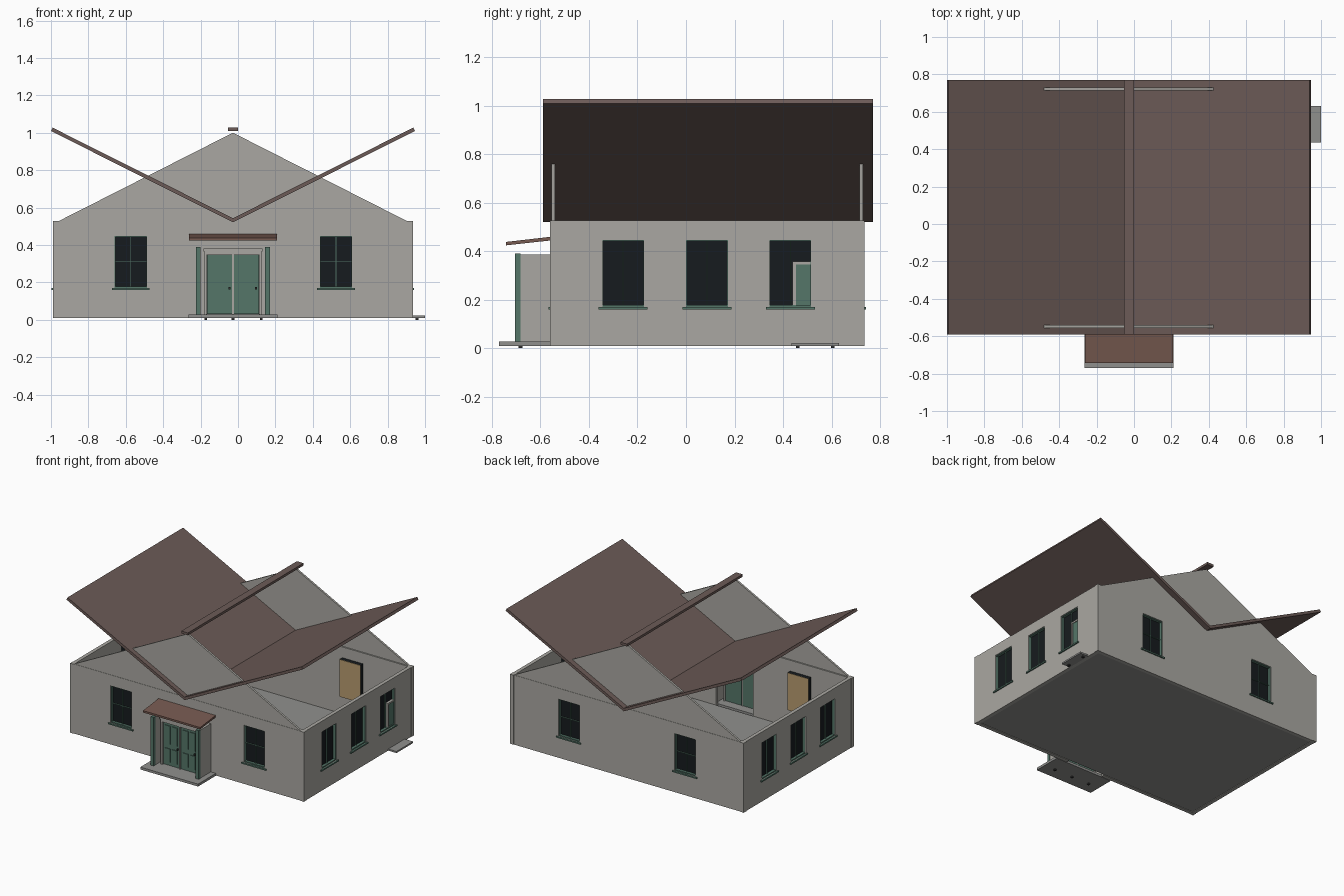
import bpy, bmesh
from mathutils import Vector

if "Cube" in bpy.data.objects:
    bpy.data.objects.remove(bpy.data.objects["Cube"])


def mat(name, r, g, b):
    m = bpy.data.materials.new(name)
    m.diffuse_color = (r, g, b, 1)
    m.use_nodes = True
    m.node_tree.nodes["Principled BSDF"].inputs["Base Color"].default_value = m.diffuse_color
    return m


WALL = mat("warm_grey", 0.40, 0.39, 0.36)
STONE = mat("stone_grey", 0.28, 0.28, 0.27)
ROOF = mat("roof_brown", 0.15, 0.105, 0.095)
CANOPY = mat("canopy_brown", 0.18, 0.10, 0.08)
GREEN = mat("painted_green", 0.09, 0.18, 0.14)
GLASS = mat("dark_glass", 0.008, 0.011, 0.013)
TAN = mat("tan_blind", 0.48, 0.33, 0.16)
DARK = mat("dark_metal", 0.03, 0.03, 0.03)


def finish(name, bm, material):
    bmesh.ops.recalc_face_normals(bm, faces=bm.faces)
    me = bpy.data.meshes.new(name)
    bm.to_mesh(me)
    bm.free()
    me.materials.append(material)
    ob = bpy.data.objects.new(name, me)
    bpy.context.collection.objects.link(ob)
    return ob


def boxes(name, material, *pairs):
    """One object made of boxes, each given by two opposite corners."""
    bm = bmesh.new()
    for a, b in pairs:
        a, b = Vector(a), Vector(b)
        vs = bmesh.ops.create_cube(bm, size=1)["verts"]
        for v in vs:
            v.co = [(a[i] + b[i]) / 2 + v.co[i] * abs(b[i] - a[i]) for i in range(3)]
    return finish(name, bm, material)


def prism(name, material, profile, lo, hi, axis="y"):
    """Extrude a closed profile along y (points x,z) or x (points y,z)."""
    bm = bmesh.new()
    put = (lambda p, t: (p[0], t, p[1])) if axis == "y" else (lambda p, t: (t, p[0], p[1]))
    ends = [[bm.verts.new(put(p, t)) for p in profile] for t in (lo, hi)]
    for e in ends:
        bm.faces.new(e)
    n = len(profile)
    for i in range(n):
        j = (i + 1) % n
        bm.faces.new((ends[0][i], ends[0][j], ends[1][j], ends[1][i]))
    return finish(name, bm, material)


X0, X1, Y0, Y1 = -0.99, 0.935, -0.56, 0.735
CX, Z0, Z1, T = -0.027, 0.01, 0.527, 0.03
WZ0, WZ1, HW = 0.17, 0.447, 0.086      # window sill, head, half width
DOOR = (-0.18, 0.126, Z0, 0.38)

# Each side maps (along, inward depth, height) to world space
SIDES = {
    "front": (lambda u, d, z: (u, Y0 + d, z), X0, X1, (-0.573, 0.524)),
    "back": (lambda u, d, z: (u, Y1 - d, z), X0, X1, (-0.505, 0.451)),
    "left": (lambda u, d, z: (X0 + d, u, z), Y0, Y1, (-0.259, 0.087, 0.43)),
    "right": (lambda u, d, z: (X1 - d, u, z), Y0, Y1, (-0.259, 0.087, 0.43)),
}


def window(side, i, to, c):
    a, b = c - HW, c + HW
    # dark glazing box with a tan blind on the room side
    boxes(f"{side}_window_glass_{i}", GLASS, (to(a, 0.028, WZ0), to(b, 0.06, WZ1)))
    boxes(f"{side}_window_blind_{i}", TAN, (to(a, 0.06, WZ0), to(b, 0.063, WZ1)))
    bars = [(to(c - 0.002, 0.02, WZ0), to(c + 0.002, 0.028, WZ1)),
            (to(a, 0.008, WZ0), to(a + 0.003, 0.028, WZ1)),
            (to(b - 0.003, 0.008, WZ0), to(b, 0.028, WZ1)),
            (to(a, 0.008, WZ0), to(b, 0.028, WZ0 + 0.008)),
            (to(a, 0.008, WZ1 - 0.005), to(b, 0.028, WZ1))]
    if side in ("front", "back"):
        bars.append((to(a, 0.02, 0.308), to(b, 0.028, 0.312)))
    boxes(f"{side}_window_frame_{i}", GREEN, *bars)
    boxes(f"{side}_window_sill_{i}", GREEN,
          (to(a - 0.015, -0.006, WZ0 - 0.01), to(b + 0.015, 0.02, WZ0)))


# Walls with openings
for side, (to, lo, hi, centres) in SIDES.items():
    holes = [(c - HW, c + HW, WZ0, WZ1) for c in centres]
    if side == "front":
        holes.append(DOOR)
    parts, u = [], lo + T
    for a, b, z0, z1 in sorted(holes):
        parts.append((to(u, 0.003, Z0), to(a, T, Z1)))
        if z0 > Z0:
            parts.append((to(a, 0.003, Z0), to(b, T, z0)))
        parts.append((to(a, 0.003, z1), to(b, T, Z1)))
        u = b
    parts.append((to(u, 0.003, Z0), to(hi - T, T, Z1)))
    boxes(f"{side}_wall", WALL, *parts)
    for i, c in enumerate(centres, 1):
        window(side, i, to, c)

# Corner posts and floor
boxes("corner_posts", WALL, *[((x, y, Z0), (x + T, y + T, Z1))
                              for x in (X0, X1 - T) for y in (Y0, Y1 - T)])
boxes("floor", STONE, ((X0 + T, Y0 + T, 0.014), (X1 - T, Y1 - T, 0.03)))

# Gables
tri = [(X0 + T, Z1), (X1 - T, Z1), (CX, 1.0)]
prism("front_gable", WALL, tri, Y0 + 0.005, Y0 + 0.02)
prism("back_gable", WALL, tri, Y1 - 0.02, Y1 - 0.005)

# Roof slabs rising outwards, with a separate ridge cap
for name, s in (("left", -1), ("right", 1)):
    prof = [(CX, 0.521), (CX + s * 0.973, 1.009), (CX + s * 0.964, 1.027), (CX, 0.543)]
    prism(f"{name}_roof_slab", ROOF, prof, -0.59, 0.77)
boxes("ridge_cap", ROOF, ((-0.054, -0.59, 1.01), (0.0, 0.77, 1.028)))

# Entrance step, side screens and posts
boxes("front_step", STONE, ((-0.265, -0.77, 0.01), (0.21, Y0, 0.028)))
boxes("step_feet", DARK, *[((x - 0.007, -0.69, 0), (x + 0.007, -0.675, 0.01))
                           for x in (-0.172, CX, 0.125)])
for name, x in (("left", -0.2125), ("right", 0.158)):
    boxes(f"{name}_porch_screen", WALL, ((x - 0.01, -0.685, 0.028), (x + 0.01, Y0, 0.386)))
    boxes(f"{name}_porch_post", GREEN, ((x - 0.0125, -0.705, 0.028), (x + 0.0125, -0.683, 0.39)))

# Sloping canopy
prism("canopy", CANOPY, [(-0.742, 0.424), (-0.56, 0.444), (-0.56, 0.459), (-0.742, 0.438)],
      -0.262, 0.208, "x")

# Double door: frame, leaves, raised panels and handles
D = -0.64
boxes("door_frame", WALL,
      ((-0.18, D - 0.012, 0.028), (-0.168, D + 0.02, 0.37)),
      ((0.114, D - 0.012, 0.028), (0.126, D + 0.02, 0.37)),
      ((-0.168, D - 0.012, 0.345), (0.114, D + 0.02, 0.37)),
      ((-0.185, D - 0.018, 0.365), (0.131, D + 0.02, 0.38)),
      ((CX - 0.005, D - 0.008, 0.028), (CX + 0.005, D + 0.015, 0.345)))
for name, a, b, h in (("left", -0.167, -0.033, -0.045), ("right", -0.021, 0.113, 0.097)):
    boxes(f"{name}_door_leaf", GREEN, ((a, D, 0.03), (b, D + 0.015, 0.345)))
    m = (a + b) / 2
    boxes(f"{name}_door_panels", GREEN,
          *[((x - 0.022, D - 0.005, z0), (x + 0.022, D, z1))
            for x in (m - 0.029, m + 0.029) for z0, z1 in ((0.055, 0.155), (0.19, 0.325))])
    boxes(f"{name}_door_handle", DARK, ((h - 0.005, D - 0.012, 0.163), (h + 0.005, D, 0.175)))

# Side door set inside the right wall, and its step
boxes("side_door_frame", WALL,
      ((0.904, 0.44, 0.02), (0.926, 0.454, 0.355)),
      ((0.904, 0.606, 0.02), (0.926, 0.62, 0.355)),
      ((0.904, 0.44, 0.345), (0.926, 0.62, 0.357)))
boxes("side_door", GREEN, ((0.906, 0.454, 0.02), (0.92, 0.606, 0.345)))
boxes("side_step", STONE, ((X1 - 0.005, 0.435, 0.01), (1.0, 0.63, 0.022)))
boxes("side_step_feet", DARK, *[((0.95, y - 0.007, 0), (0.965, y + 0.007, 0.01))
                                for y in (0.46, 0.605)])
